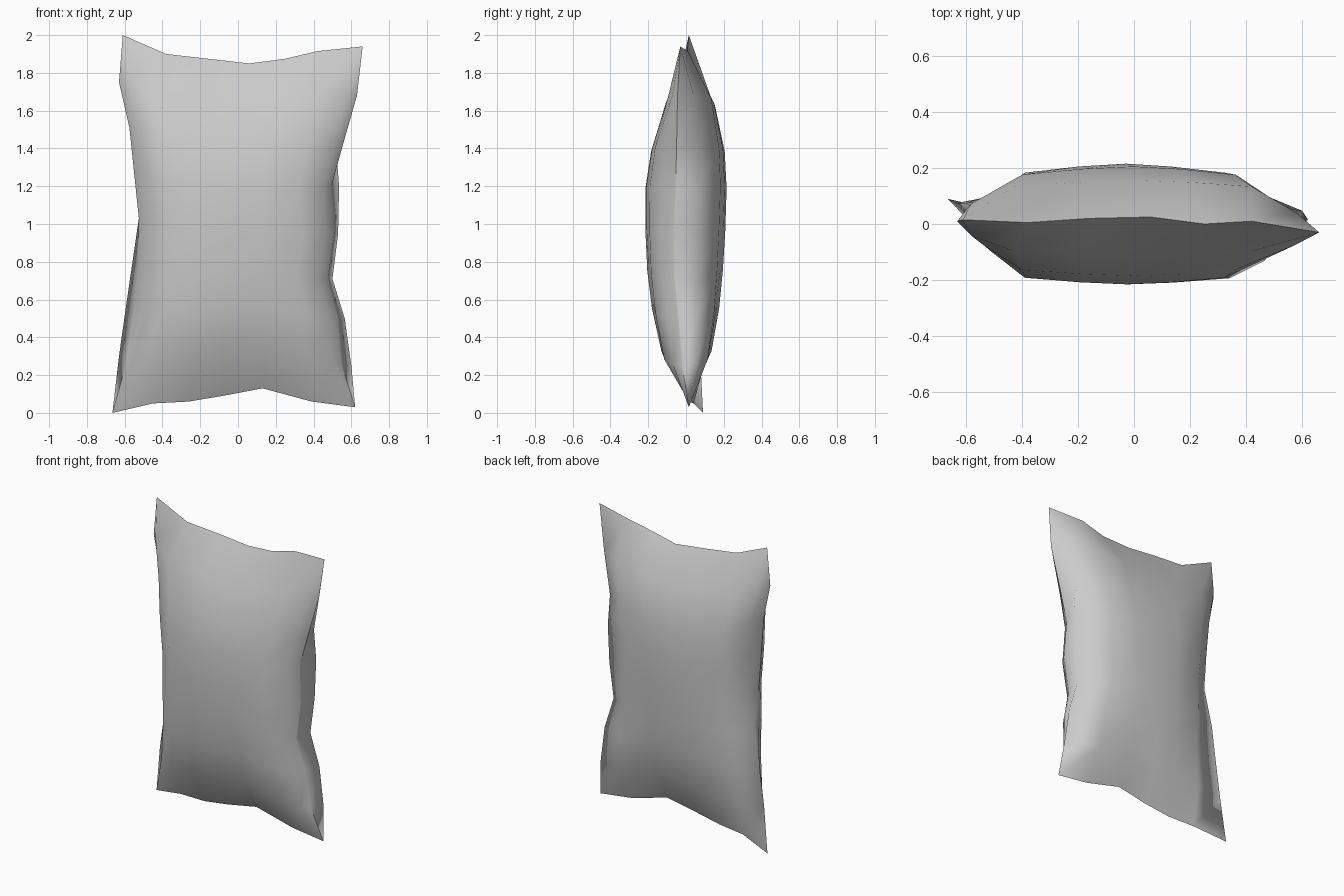
import bpy, bmesh
from mathutils import Vector as V

if "Cube" in bpy.data.objects:
    bpy.data.objects.remove(bpy.data.objects["Cube"])

# Seam edges (x, y, z): bottom and top run left to right, sides run upward
bottom = [(-.665, .09, 0), (-.45, .04, .05), (-.26, .02, .06), (-.08, .01, .09),
          (.13, .01, .13), (.39, .015, .06), (.62, .015, .03)]
top = [(-.61, .015, 2), (-.38, .005, 1.9), (-.16, .02, 1.875), (.06, .025, 1.85),
       (.25, 0, 1.875), (.42, .01, 1.915), (.66, -.03, 1.94)]
left = [bottom[0], (-.58, .03, .3), (-.54, 0, .55), (-.53, -.01, .79), (-.525, -.02, 1.03),
        (-.55, -.01, 1.27), (-.575, 0, 1.51), (-.63, .01, 1.75), top[0]]
right = [bottom[-1], (.55, -.02, .25), (.53, -.04, .5), (.475, -.06, .71), (.51, -.065, .95),
         (.495, -.055, 1.2), (.55, -.05, 1.4), (.63, -.045, 1.68), top[-1]]
B, T, L, R = ([V(p) for p in e] for e in (bottom, top, left, right))

# Bulge of each sheet by row, and its falloff across the columns
front = [0, -.13, -.18, -.205, -.215, -.215, -.185, -.11, 0]
back = [0, .135, .175, .195, .208, .215, .205, .155, 0]
fall = [0, .87, .96, 1, .96, .87, 0]
# Sideways overhang of the back sheet beyond the seam
over_l = [0, .05, .055, .03, .005, 0, 0, 0, 0]
over_r = [0, .05, .035, .025, .02, .04, .005, 0, 0]
NU, NV = 6, 8


def patch(i, j):
    """Blend the four seam edges into a surface point."""
    u, v = i / NU, j / NV
    return (B[i].lerp(T[i], v) + L[j].lerp(R[j], u)
            - B[0].lerp(B[-1], u).lerp(T[0].lerp(T[-1], u), v))


bm = bmesh.new()
seam = {(i, j): bm.verts.new(patch(i, j)) for i in range(NU + 1) for j in range(NV + 1)
        if i in (0, NU) or j in (0, NV)}


def sheet_point(i, j, bulge):
    if (i, j) in seam:
        return seam[i, j]
    p = patch(i, j)
    # outer columns sit a little closer to the sides
    p.x += .025 * {1: -1, NU - 1: 1}.get(i, 0)
    p.y = p.y * (1 - fall[i]) + bulge[j] * fall[i]
    return bm.verts.new(p)


def side_point(edge, j, sign, over, bulge):
    """Extra column that rolls the sheet around the side."""
    inner = patch(1 if sign < 0 else NU - 1, j)
    p = edge[j].copy()
    k = min(1, over / .02)
    p.x += sign * over + (inner.x - p.x) * .22 * (1 - k)
    p.y += (bulge[j] - p.y) * .43
    return bm.verts.new(p)


def skin(bulge, flip, ol, orr):
    """Build one sheet, with a rolled column next to each side seam."""
    rows = []
    for j in range(NV + 1):
        row = [sheet_point(i, j, bulge) for i in range(NU + 1)]
        inside = 0 < j < NV
        row.insert(1, side_point(L, j, -1, ol[j], bulge) if inside else row[0])
        row.insert(-1, side_point(R, j, 1, orr[j], bulge) if inside else row[-1])
        rows.append(row)
    for a, b in zip(rows, rows[1:]):
        for k in range(len(a) - 1):
            q = list(dict.fromkeys((a[k], a[k + 1], b[k + 1], b[k])))
            bm.faces.new(q[::-1] if flip else q).smooth = True


skin(front, False, [0] * 9, [0] * 9)
skin(back, True, over_l, over_r)

# Crisp seam all round, smooth everywhere else
rim = set(seam.values())
for e in bm.edges:
    if e.verts[0] in rim and e.verts[1] in rim:
        e.smooth = False

me = bpy.data.meshes.new("pillow_bag")
bm.to_mesh(me)
bm.free()
ob = bpy.data.objects.new("pillow_bag", me)
bpy.context.collection.objects.link(ob)
